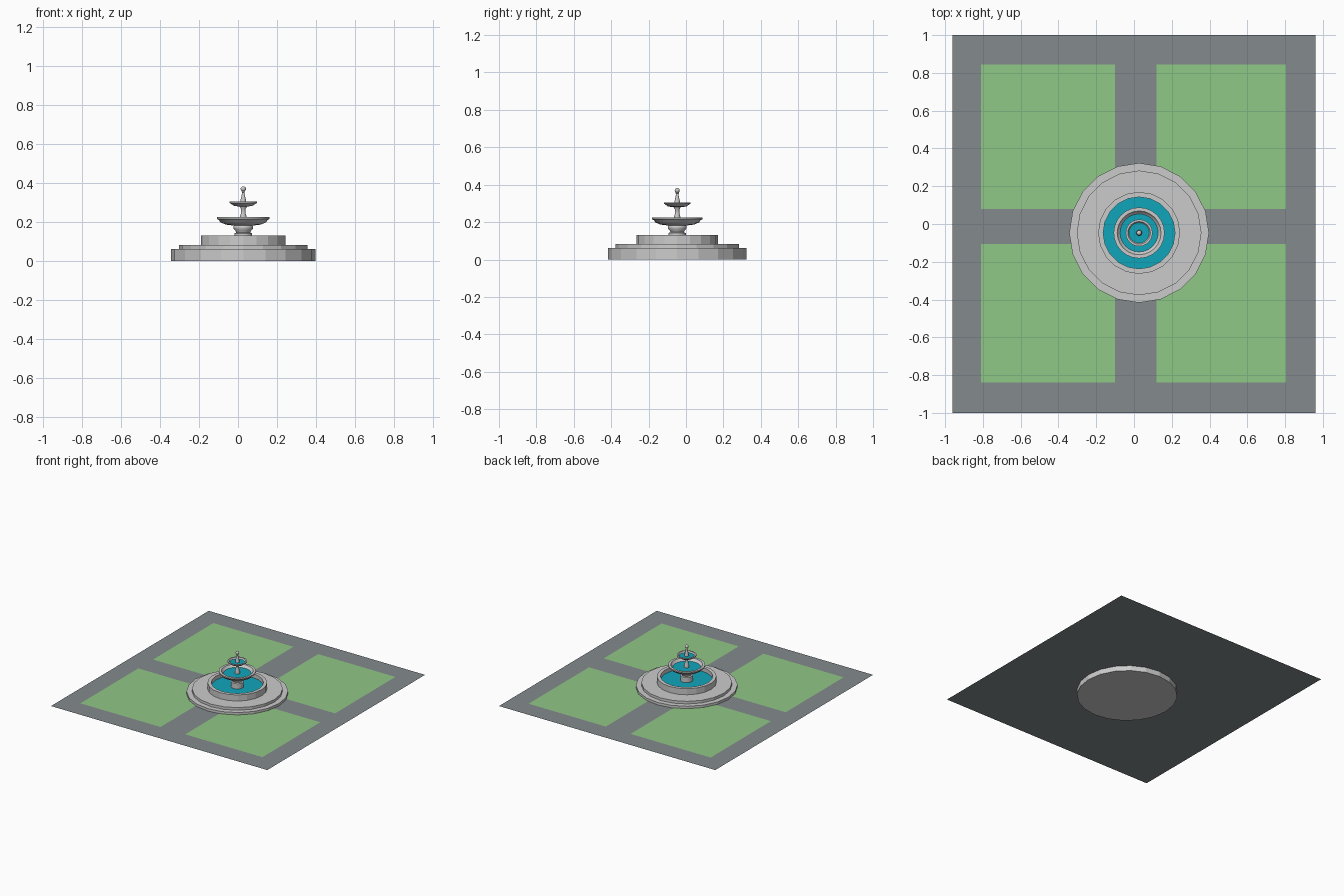
import bpy, bmesh, math

if "Cube" in bpy.data.objects:
    bpy.data.objects.remove(bpy.data.objects["Cube"])

CX, CY = 0.027, -0.047      # fountain axis
GROUND = 0.042              # paving height


def material(name, rgb):
    m = bpy.data.materials.new(name)
    m.diffuse_color = (*rgb, 1)
    m.use_nodes = True
    m.node_tree.nodes["Principled BSDF"].inputs["Base Color"].default_value = m.diffuse_color
    return m


paving_mat = material("paving", (0.23, 0.26, 0.27))
lawn_mat = material("grass", (0.28, 0.58, 0.24))
water_mat = material("water", (0.005, 0.38, 0.50))


def finish(name, bm, mat=None, smooth=False):
    me = bpy.data.meshes.new(name)
    bm.to_mesh(me)
    bm.free()
    ob = bpy.data.objects.new(name, me)
    bpy.context.collection.objects.link(ob)
    if mat:
        me.materials.append(mat)
    if smooth:
        bpy.ops.object.select_all(action='DESELECT')
        bpy.context.view_layer.objects.active = ob
        ob.select_set(True)
        bpy.ops.object.shade_smooth_by_angle(angle=math.radians(40))
    return ob


def rect(name, x0, x1, y0, y1, z, mat):
    bm = bmesh.new()
    bm.faces.new([bm.verts.new(p) for p in
                  ((x0, y0, z), (x1, y0, z), (x1, y1, z), (x0, y1, z))])
    return finish(name, bm, mat)


def lathe(name, profile, sides=20, smooth=False):
    """Spin (radius, z) points, listed from bottom to top, around the axis."""
    bm = bmesh.new()
    vs = [bm.verts.new((r, 0, z)) for r, z in profile]
    es = [bm.edges.new(pair) for pair in zip(vs, vs[1:])]
    bmesh.ops.spin(bm, geom=vs + es, cent=(0, 0, 0), axis=(0, 0, 1),
                   angle=2 * math.pi, steps=sides)
    bmesh.ops.remove_doubles(bm, verts=bm.verts, dist=1e-5)
    bmesh.ops.recalc_face_normals(bm, faces=bm.faces)
    ob = finish(name, bm, None, smooth)
    ob.location = (CX, CY, 0)
    return ob


def water(name, radius, z, sides=20):
    bm = bmesh.new()
    bmesh.ops.create_circle(bm, cap_ends=True, segments=sides, radius=radius)
    ob = finish(name, bm, water_mat)
    ob.location = (CX, CY, z)
    return ob


# paved square with four lawns
rect("paving", -0.96, 0.96, -1, 1, GROUND, paving_mat)
for i, (x0, x1) in enumerate(((-0.81, -0.10), (0.12, 0.805))):
    for j, (y0, y1) in enumerate(((-0.84, -0.107), (0.08, 0.845))):
        rect(f"lawn_{i}{j}", x0, x1, y0, y1, GROUND + 0.001, lawn_mat)

# two steps and the main basin
lathe("steps", [(0, 0), (0.37, 0), (0.37, 0.062), (0.33, 0.062),
                (0.33, 0.083), (0, 0.083)])
lathe("basin", [(0.217, 0.083), (0.217, 0.132), (0.19, 0.132), (0.19, 0.083)])
water("basin_water", 0.19, 0.1)

# pedestal under the lower bowl
lathe("pedestal", [(0.046, 0.083), (0.046, 0.142), (0.036, 0.146),
                   (0.04, 0.155), (0.05, 0.167), (0.05, 0.178),
                   (0.044, 0.186)], 24, True)

# lower bowl
lathe("lower_bowl", [(0, 0.182), (0.05, 0.182), (0.09, 0.187), (0.118, 0.199),
                     (0.124, 0.21), (0.135, 0.216), (0.135, 0.226),
                     (0.116, 0.226), (0.108, 0.21), (0.085, 0.197),
                     (0, 0.195)], 24, True)
water("lower_water", 0.102, 0.206, 24)

# column and upper bowl
lathe("column", [(0.018, 0.195), (0.018, 0.225), (0.012, 0.245),
                 (0.011, 0.265), (0.02, 0.282)], 16, True)
lathe("upper_bowl", [(0, 0.28), (0.025, 0.28), (0.05, 0.284), (0.062, 0.293),
                     (0.071, 0.299), (0.071, 0.306), (0.06, 0.306),
                     (0.054, 0.296), (0.04, 0.29), (0, 0.289)], 24, True)
water("upper_water", 0.054, 0.296, 24)

# finial: tapered spike with a ball
lathe("finial_spike", [(0.016, 0.289), (0.015, 0.308), (0.009, 0.335),
                       (0.006, 0.352), (0.01, 0.355), (0.006, 0.36)], 16, True)
bm = bmesh.new()
bmesh.ops.create_uvsphere(bm, u_segments=16, v_segments=10, radius=0.0135)
ball = finish("finial_ball", bm, None, True)
ball.location = (CX, CY, 0.37)
